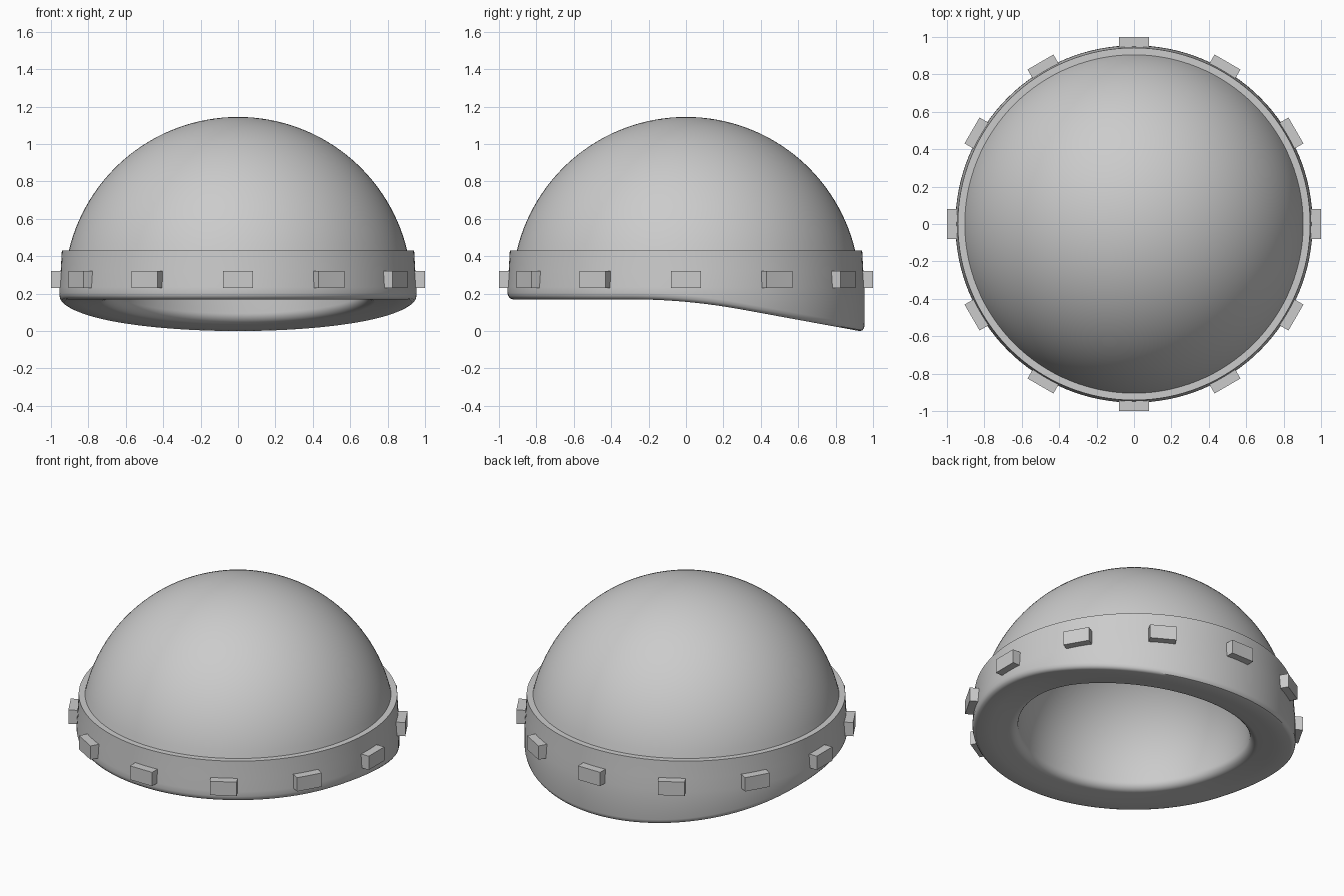
import bpy, bmesh
from math import sin, cos, pi, acos
from mathutils import Matrix

if "Cube" in bpy.data.objects:
    bpy.data.objects.remove(bpy.data.objects["Cube"])

SEG = 128
CZ, R_OUT, R_IN = 0.215, 0.93, 0.685   # dome centre height and radii


def brim(y):
    """Underside height: level at the front, sloping down to the back."""
    if y < -0.3:
        drop = 0
    elif y < 0.3:
        drop = (y + 0.3) ** 2 / 1.2
    else:
        drop = y
    return 0.170 - 0.183 * drop


def arc(radius, a0, a1, n):
    return [(radius * sin(a0 + (a1 - a0) * i / n), CZ + radius * cos(a0 + (a1 - a0) * i / n), False)
            for i in range(n + 1)]


# Profile of (radius, height, height-is-relative-to-brim), outer top to inner top
profile = arc(R_OUT, 0.0, acos((0.43 - CZ) / R_OUT), 30)
profile += [(0.942, 0.43, False), (0.948, 0.32, False), (0.954, 0.235, False)]
profile += [(0.955, 0.035, True), (0.951, 0.018, True), (0.942, 0.006, True), (0.928, 0.0, True)]
profile += [(0.84, 0.0, True)]
# rounded inner lip, then the hollow of the dome
profile += [(0.735 - 0.05 * sin(t * pi / 16), 0.05 - 0.05 * cos(t * pi / 16), True) for t in range(9)]
profile += arc(R_IN, pi / 2 - 0.02, 0.0, 26)

# Helmet shell: dome, band, sloping underside and hollow inside
bm = bmesh.new()
rings = []
for r, z, rel in profile:
    if r < 1e-6:
        rings.append([bm.verts.new((0, 0, z))])
        continue
    ring = []
    for i in range(SEG):
        a = 2 * pi * i / SEG
        y = r * sin(a)
        ring.append(bm.verts.new((r * cos(a), y, z + brim(y) if rel else z)))
    rings.append(ring)
for a, b in zip(rings, rings[1:]):
    for i in range(SEG):
        j = (i + 1) % SEG
        if len(a) == 1:
            bm.faces.new((a[0], b[i], b[j]))
        elif len(b) == 1:
            bm.faces.new((a[i], b[0], a[j]))
        else:
            bm.faces.new((a[i], b[i], b[j], a[j]))
bmesh.ops.recalc_face_normals(bm, faces=bm.faces)
mesh = bpy.data.meshes.new("helmet_shell")
bm.to_mesh(mesh)
bm.free()
shell = bpy.data.objects.new("helmet_shell", mesh)
bpy.context.collection.objects.link(shell)
bpy.context.view_layer.objects.active = shell
shell.select_set(True)
bpy.ops.object.shade_smooth_by_angle(angle=0.6)

# Twelve rectangular studs around the band
bm = bmesh.new()
for k in range(12):
    m = (Matrix.Rotation(k * pi / 6, 4, 'Z') @ Matrix.Translation((0.96, 0, 0.276))
         @ Matrix.Diagonal((0.08, 0.16, 0.09, 1)))
    bmesh.ops.create_cube(bm, size=1, matrix=m)
mesh = bpy.data.meshes.new("band_studs")
bm.to_mesh(mesh)
bm.free()
bpy.context.collection.objects.link(bpy.data.objects.new("band_studs", mesh))
